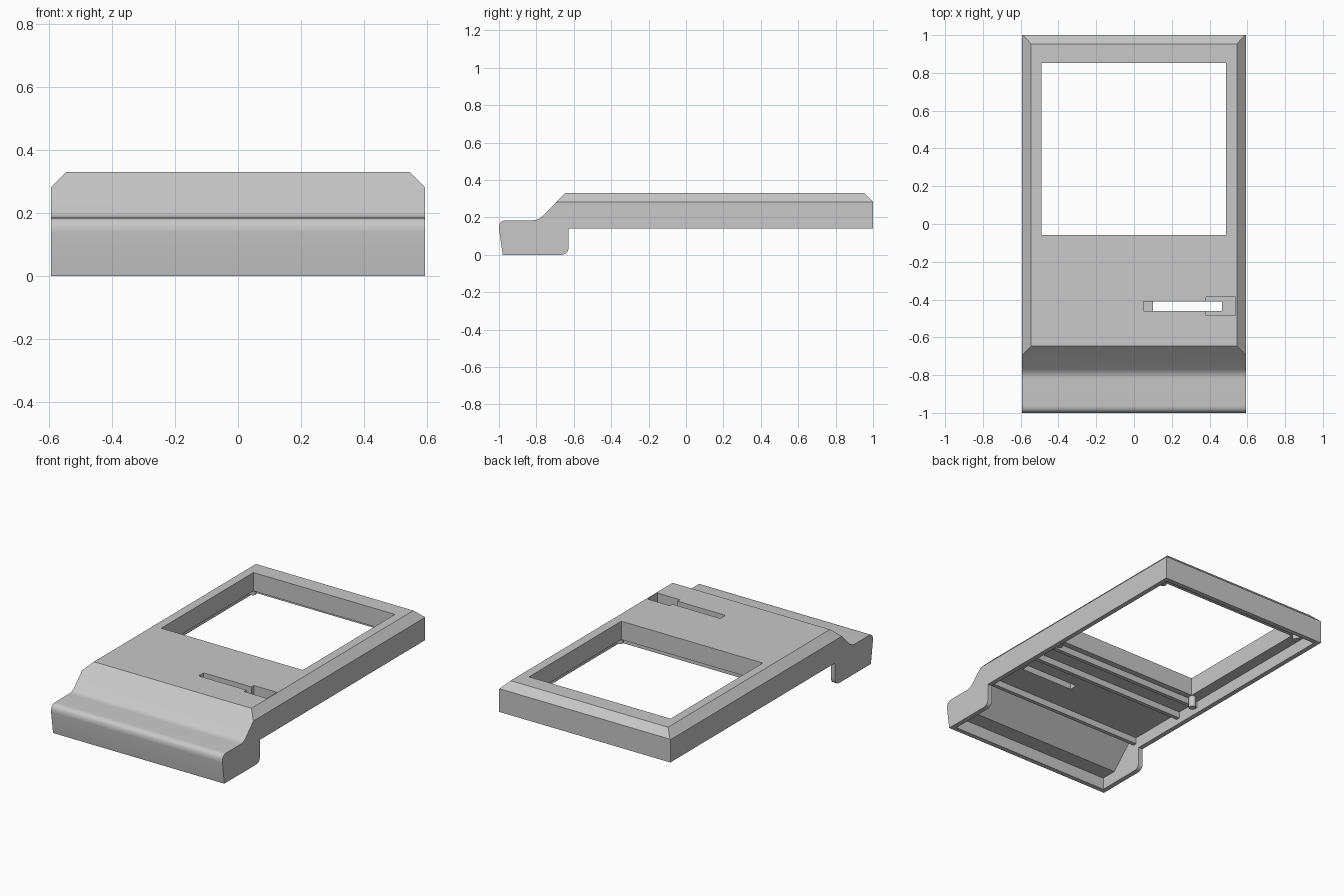
import bpy, bmesh
from mathutils import Vector

cube = bpy.data.objects.get("Cube")
if cube:
    bpy.data.objects.remove(cube, do_unlink=True)

grey = bpy.data.materials.new("plain grey")
grey.use_nodes = True
colour = (0.58, 0.58, 0.58, 1)
grey.diffuse_color = colour
grey.node_tree.nodes["Principled BSDF"].inputs["Base Color"].default_value = colour
parts = []


def finish(bm, name):
    bmesh.ops.recalc_face_normals(bm, faces=bm.faces)
    mesh = bpy.data.meshes.new(name)
    bm.to_mesh(mesh)
    bm.free()
    mesh.materials.append(grey)
    ob = bpy.data.objects.new(name, mesh)
    bpy.context.collection.objects.link(ob)
    return ob


def box(name, x0, x1, y0, y1, z0, z1):
    bm = bmesh.new()
    for v in bmesh.ops.create_cube(bm, size=1)["verts"]:
        v.co = Vector(((x0, x1)[v.co.x > 0], (y0, y1)[v.co.y > 0], (z0, z1)[v.co.z > 0]))
    return finish(bm, name)


def rounded(points):
    """Profile points (y, z, radius): round the corners that have a radius."""
    out = []
    for i, (y, z, r) in enumerate(points):
        p = Vector((y, z))
        if not r:
            out.append(p)
            continue
        a = p + (Vector(points[i - 1][:2]) - p).normalized() * r
        b = p + (Vector(points[(i + 1) % len(points)][:2]) - p).normalized() * r
        for k in range(7):
            t = k / 6
            out.append(a * (1 - t) ** 2 + p * 2 * t * (1 - t) + b * t * t)
    return out


def extrusion(name, points, half):
    """Extrude a side profile across x."""
    bm = bmesh.new()
    face = bm.faces.new([bm.verts.new((-half, p.x, p.y)) for p in rounded(points)])
    new = bmesh.ops.extrude_face_region(bm, geom=[face])["geom"]
    bmesh.ops.translate(bm, vec=(2 * half, 0, 0),
                        verts=[g for g in new if isinstance(g, bmesh.types.BMVert)])
    return finish(bm, name)


def trim_shoulders(ob, half, shoulder):
    """Slice both long top edges off at 45 degrees."""
    bm = bmesh.new()
    bm.from_mesh(ob.data)
    for s in (-1, 1):
        cut = bmesh.ops.bisect_plane(bm, geom=bm.verts[:] + bm.edges[:] + bm.faces[:],
                                     plane_co=(s * half, 0, shoulder), plane_no=(s, 0, 1), clear_outer=True)
        edges = [g for g in cut["geom_cut"] if isinstance(g, bmesh.types.BMEdge)]
        bmesh.ops.holes_fill(bm, edges=[e for e in edges if e.is_boundary], sides=0)
    bmesh.ops.recalc_face_normals(bm, faces=bm.faces)
    bm.to_mesh(ob.data)
    bm.free()


def carve(ob, cutters):
    bpy.context.view_layer.objects.active = ob
    for c in cutters:
        mod = ob.modifiers.new("cut", "BOOLEAN")
        mod.operation = "DIFFERENCE"
        mod.solver = "EXACT"
        mod.object = c
        bpy.ops.object.modifier_apply(modifier=mod.name)
        bpy.data.objects.remove(c, do_unlink=True)


# Outer body with front lip, sloped step and bevelled rear
housing = extrusion("housing", [
    (-0.98, 0, 0), (-1, 0.14, 0), (-1, 0.185, 0.04), (-0.79, 0.185, 0.03), (-0.645, 0.33, 0),
    (0.954, 0.33, 0), (1, 0.285, 0), (1, 0.14, 0), (-0.627, 0.14, 0), (-0.627, 0, 0.045)], 0.592)
trim_shoulders(housing, 0.592, 0.282)
parts.append(housing)

# Shallow hollow under the thick plate, then the window, slot and slot recesses
carve(housing, [
    extrusion("hollow_cutter", [(-0.95, -0.1, 0), (-0.95, 0.075, 0), (-0.85, 0.075, 0),
                                (-0.71, 0.215, 0), (0.97, 0.215, 0), (0.97, -0.1, 0)], 0.562),
    box("window_cutter", -0.49, 0.488, -0.058, 0.852, 0, 0.5),
    box("slot_cutter", 0.1, 0.465, -0.46, -0.41, 0, 0.5),
    box("pocket_cutter", 0.38, 0.537, -0.484, -0.386, 0.27, 0.5),
    box("notch_cutter", 0.05, 0.12, -0.46, -0.41, 0.29, 0.5)])

# Cross ribs on the underside
for name, y in (("front_rib", -0.675), ("middle_rib", -0.28), ("window_rib", -0.12)):
    parts.append(box(name, -0.565, 0.565, y, y + 0.025, 0.175, 0.22))

# Small pegs below the window corners; the front right one is longer
for x, side in ((-0.51, "right"), (0.51, "left")):
    for y, end in ((-0.075, "front"), (0.872, "rear")):
        bottom = 0.145 if (side, end) == ("right", "front") else 0.185
        bm = bmesh.new()
        bmesh.ops.create_cone(bm, cap_ends=True, segments=16, radius1=0.022, radius2=0.022,
                              depth=0.225 - bottom)
        bmesh.ops.translate(bm, vec=(x, y, (0.225 + bottom) / 2), verts=bm.verts)
        parts.append(finish(bm, f"{end}_{side}_peg"))

# Smooth the rounded lip and pegs, keeping hard edges
bpy.ops.object.select_all(action="DESELECT")
for ob in parts:
    ob.select_set(True)
bpy.context.view_layer.objects.active = housing
bpy.ops.object.shade_smooth_by_angle(angle=0.5)
